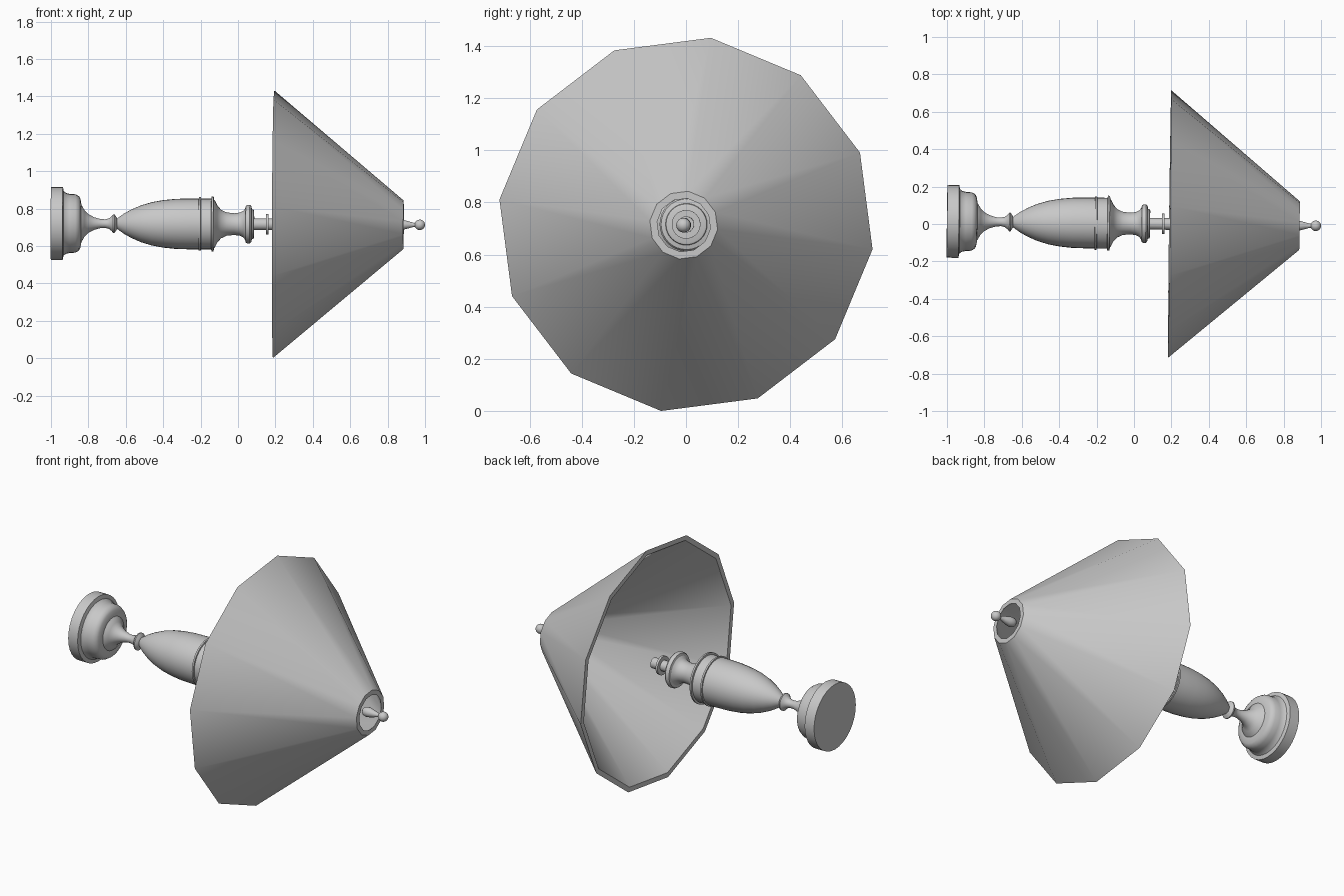
import bpy, bmesh, math
from mathutils import Vector

if "Cube" in bpy.data.objects:
    bpy.data.objects.remove(bpy.data.objects["Cube"])

grey = bpy.data.materials.new("warm_grey")
grey.diffuse_color = (0.58, 0.58, 0.58, 1)
grey.use_nodes = True
grey.node_tree.nodes["Principled BSDF"].inputs["Base Color"].default_value = grey.diffuse_color

SIDES = 32
# The lamp's axis runs almost along x, with a slight lean
PIVOT = Vector((0.19, 0.0, 0.716))
LEAN = Vector((1, -0.0125, -0.004)).to_track_quat('X', 'Z').to_matrix().to_4x4()


def lathe(name, profile, sides=SIDES, start=0.0, closed=False):
    """Turn (x, radius) points around the lamp axis; radius 0 gives a tip."""
    bm = bmesh.new()
    rings = []
    for x, r in profile:
        if r == 0:
            rings.append([bm.verts.new((x - PIVOT.x, 0, 0))] * sides)
            continue
        ring = []
        for i in range(sides):
            a = start + 2 * math.pi * i / sides
            ring.append(bm.verts.new((x - PIVOT.x, r * math.cos(a), r * math.sin(a))))
        rings.append(ring)
    pairs = list(zip(rings, rings[1:]))
    if closed:
        pairs.append((rings[-1], rings[0]))
    for a, b in pairs:
        for i in range(sides):
            j = (i + 1) % sides
            quad = list(dict.fromkeys((a[i], a[j], b[j], b[i])))
            bm.faces.new(quad)
    if not closed:
        for ring in (rings[0], rings[-1]):
            if ring[0] is not ring[1]:
                bm.faces.new(ring)
    bmesh.ops.recalc_face_normals(bm, faces=bm.faces)
    mesh = bpy.data.meshes.new(name)
    bm.to_mesh(mesh)
    bm.free()
    mesh.materials.append(grey)
    obj = bpy.data.objects.new(name, mesh)
    bpy.context.collection.objects.link(obj)
    obj.matrix_world = LEAN
    obj.location = PIVOT
    bpy.ops.object.select_all(action='DESELECT')
    obj.select_set(True)
    bpy.context.view_layer.objects.active = obj
    bpy.ops.object.shade_smooth_by_angle(angle=math.radians(35))
    return obj


# Round foot with a stepped moulding
lathe("base", [(-1.0, 0.195), (-0.937, 0.195), (-0.932, 0.172), (-0.92, 0.163),
               (-0.90, 0.158), (-0.868, 0.156), (-0.85, 0.145), (-0.843, 0.132),
               (-0.838, 0.105)])

# Flared neck and its small collar
lathe("neck", [(-0.85, 0.105), (-0.835, 0.096), (-0.82, 0.07), (-0.80, 0.05),
               (-0.77, 0.034), (-0.735, 0.024), (-0.71, 0.023), (-0.69, 0.028),
               (-0.675, 0.04), (-0.667, 0.05), (-0.66, 0.05), (-0.652, 0.038),
               (-0.645, 0.026)])

# Bullet-shaped body
lathe("body", [(-0.655, 0.02), (-0.645, 0.029), (-0.61, 0.054), (-0.57, 0.076),
               (-0.52, 0.098), (-0.46, 0.116), (-0.40, 0.127), (-0.33, 0.134),
               (-0.25, 0.136), (-0.13, 0.136)])

# Two thin bands round the body
for name, x, r in (("lower_band", -0.205, 0.143), ("upper_band", -0.137, 0.147)):
    lathe(name, [(x - 0.006, r - 0.012), (x - 0.004, r), (x + 0.006, r),
                 (x + 0.009, r - 0.012)])

# Waisted upper neck
lathe("upper_neck", [(-0.13, 0.132), (-0.122, 0.122), (-0.11, 0.098), (-0.09, 0.076),
                     (-0.06, 0.062), (-0.02, 0.058), (0.01, 0.062), (0.03, 0.072),
                     (0.042, 0.09)])

# Rounded rim under the bulb holder
lathe("holder_rim", [(0.038, 0.085), (0.042, 0.098), (0.05, 0.103), (0.063, 0.103),
                     (0.071, 0.097), (0.075, 0.08), (0.083, 0.078), (0.086, 0.07)])

# Bulb holder stem and disc
lathe("holder_stem", [(0.08, 0.031), (0.215, 0.031)])
lathe("holder_disc", [(0.15, 0.055), (0.163, 0.055)])

# Twelve-sided hollow shade
lathe("shade", [(0.19, 0.722), (0.885, 0.131), (0.885, 0.103), (0.19, 0.693)],
      sides=12, start=math.radians(82.4), closed=True)

# Finial: tapered pin with a rounded foot and a ball end
ball = [(0.972 + 0.028 * math.sin(t), 0.028 * math.cos(t))
        for t in [math.radians(d) for d in range(-66, 80, 12)]]
lathe("finial", [(0.835, 0), (0.838, 0.012), (0.848, 0.023), (0.865, 0.028),
                 (0.885, 0.026), (0.915, 0.018), (0.94, 0.011)] + ball + [(1.0, 0)])
